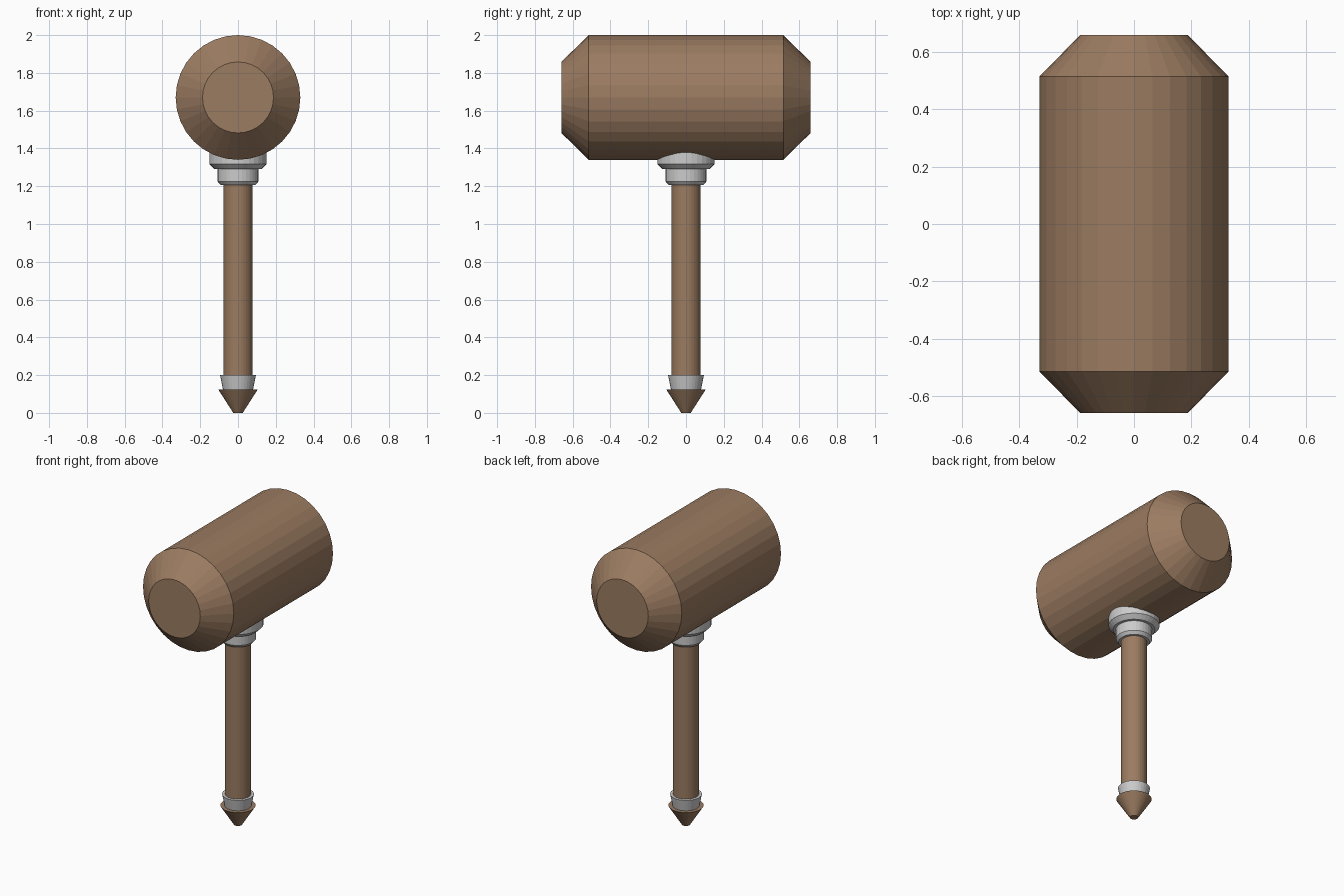
import bpy, bmesh, math
from mathutils import Matrix

if "Cube" in bpy.data.objects:
    bpy.data.objects.remove(bpy.data.objects["Cube"])

SIDES = 32

wood = bpy.data.materials.new("wood")
wood.diffuse_color = (0.33, 0.2, 0.12, 1)
wood.use_nodes = True
wood.node_tree.nodes["Principled BSDF"].inputs["Base Color"].default_value = wood.diffuse_color


def lathe(name, profile, material=None, matrix=Matrix()):
    """Closed solid of revolution about z from (radius, height) points, bottom to top."""
    bm = bmesh.new()
    rings = []
    for r, z in profile:
        angles = [2 * math.pi * i / SIDES for i in range(SIDES)]
        rings.append([bm.verts.new((r * math.cos(a), r * math.sin(a), z)) for a in angles])
    for low, high in zip(rings, rings[1:]):
        for i in range(SIDES):
            j = (i + 1) % SIDES
            bm.faces.new((low[i], low[j], high[j], high[i]))
    bm.faces.new(rings[0][::-1])
    bm.faces.new(rings[-1])
    bm.transform(matrix)
    mesh = bpy.data.meshes.new(name)
    bm.to_mesh(mesh)
    bm.free()
    obj = bpy.data.objects.new(name, mesh)
    bpy.context.collection.objects.link(obj)
    if material:
        mesh.materials.append(material)
    return obj


# Head: chamfered barrel lying along y
lathe("mallet_head", [(0.188, -0.66), (0.33, -0.515), (0.33, 0.515), (0.188, 0.66)], wood,
      Matrix.Translation((0, 0, 1.67)) @ Matrix.Rotation(math.pi / 2, 4, 'X'))

# Shaft and pointed pommel
lathe("handle", [(0.077, 0.12), (0.077, 1.25)], wood)
lathe("pommel", [(0.025, 0), (0.105, 0.125)], wood)

# Metal fittings: flared ring above the pommel, stepped collar under the head
lathe("pommel_ring", [(0.08, 0.125), (0.095, 0.2)])
lathe("lower_collar", [(0.092, 1.206), (0.108, 1.225), (0.108, 1.31)])
lathe("upper_collar", [(0.125, 1.291), (0.152, 1.317), (0.152, 1.4)])
